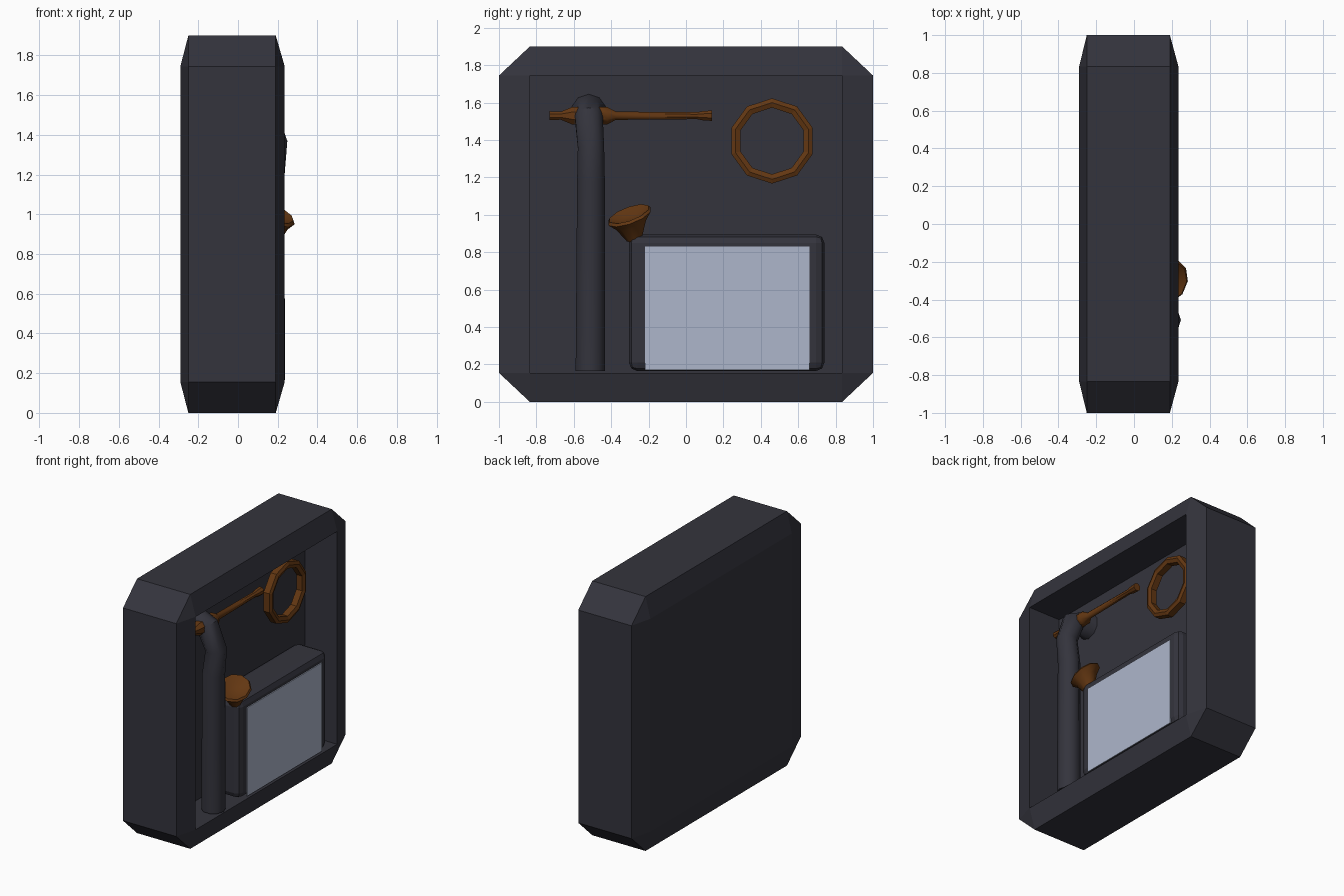
import bpy, bmesh, math
from mathutils import Vector

if "Cube" in bpy.data.objects:
    bpy.data.objects.remove(bpy.data.objects["Cube"])


def material(name, rgb):
    m = bpy.data.materials.new(name)
    m.diffuse_color = (*rgb, 1)
    m.use_nodes = True
    m.node_tree.nodes["Principled BSDF"].inputs["Base Color"].default_value = m.diffuse_color
    return m


CHARCOAL = material("charcoal", (0.034, 0.034, 0.046))
BROWN = material("brown", (0.125, 0.038, 0.006))
PALE = material("pale blue glass", (0.42, 0.47, 0.60))


def make(name, bm, mat, smooth=None):
    bmesh.ops.recalc_face_normals(bm, faces=bm.faces)
    me = bpy.data.meshes.new(name)
    bm.to_mesh(me)
    bm.free()
    me.materials.append(mat)
    ob = bpy.data.objects.new(name, me)
    bpy.context.collection.objects.link(ob)
    if smooth:
        bpy.ops.object.select_all(action='DESELECT')
        ob.select_set(True)
        bpy.context.view_layer.objects.active = ob
        bpy.ops.object.shade_smooth_by_angle(angle=math.radians(smooth))
    return ob


def tube(name, path, mat, sides, smooth=None, side=Vector((0, 1, 0))):
    """Sweep a round section along (point, radius) pairs; side stays perpendicular."""
    bm = bmesh.new()
    pts = [Vector(p) for p, r in path]
    rings = []
    for i, (p, r) in enumerate(path):
        t = (pts[min(i + 1, len(pts) - 1)] - pts[max(i - 1, 0)]).normalized()
        u = (side - t * side.dot(t)).normalized()
        v = t.cross(u)
        rings.append([bm.verts.new(pts[i] + r * (u * math.cos(a) + v * math.sin(a)))
                      for a in (2 * math.pi * (k + 0.5) / sides for k in range(sides))])
    for a, b in zip(rings, rings[1:]):
        for k in range(sides):
            n = (k + 1) % sides
            bm.faces.new((a[k], a[n], b[n], b[k]))
    bm.faces.new(rings[0])
    bm.faces.new(rings[-1])
    return make(name, bm, mat, smooth)


def box(name, lo, hi, mat, bevel=0):
    bm = bmesh.new()
    bmesh.ops.create_cube(bm, size=1)
    for v in bm.verts:
        v.co = [l + (h - l) * (c + 0.5) for l, h, c in zip(lo, hi, v.co)]
    ob = make(name, bm, mat)
    if bevel:
        m = ob.modifiers.new("bevel", 'BEVEL')
        m.width, m.segments = bevel, 2
    return ob


# Chamfered shell, opened on the +x face
ZC, H = 0.95, 0.95
IY, IZ, FRONT, FLOOR = 0.835, 0.795, 0.235, -0.03
bm = bmesh.new()
for sy in (-1, 1):
    for sz in (-1, 1):
        for x in (-0.29, FRONT):
            bm.verts.new((x, sy * IY, ZC + sz * IZ))
        for x in (-0.25, 0.19):
            bm.verts.new((x, sy, ZC + sz * IZ))
            bm.verts.new((x, sy * IY, ZC + sz * H))
bmesh.ops.convex_hull(bm, input=bm.verts)
bmesh.ops.dissolve_limit(bm, angle_limit=0.01, verts=bm.verts, edges=bm.edges)
bm.normal_update()
front = [f for f in bm.faces if all(v.co.x > FRONT - 0.001 for v in f.verts)]
rim = [e for e in bm.edges if all(v.co.x > FRONT - 0.001 for v in e.verts)
       and len([f for f in e.link_faces if f not in front]) == 1]
bmesh.ops.delete(bm, geom=front, context='FACES_ONLY')
# Recess walls and back panel
ext = bmesh.ops.extrude_edge_only(bm, edges=rim)["geom"]
for v in (g for g in ext if isinstance(g, bmesh.types.BMVert)):
    v.co.x = FLOOR
bmesh.ops.contextual_create(bm, geom=[e for e in ext if isinstance(e, bmesh.types.BMEdge)
                                      and all(abs(v.co.x - FLOOR) < 0.001 for v in e.verts)])
make("case_shell", bm, CHARCOAL)

# Cabinet with a pale front pane
box("cabinet", (FLOOR, -0.305, 0.165), (0.225, 0.74, 0.895), CHARCOAL, 0.045)
box("cabinet_pane", (0.224, -0.22, 0.17), (0.232, 0.66, 0.83), PALE)

# Standing pipe that bends back into the panel
tube("bent_pipe", [((0.155, -0.512, 0.165), 0.082), ((0.155, -0.508, 1.18), 0.078),
                   ((0.175, -0.508, 1.36), 0.074), ((0.11, -0.52, 1.53), 0.078),
                   ((0.05, -0.52, 1.55), 0.078), ((FLOOR, -0.52, 1.55), 0.095)],
     CHARCOAL, 10, 40)

# Horizontal rod with two swollen collars
tube("rod", [((0.09, y, 1.53), r) for y, r in
             [(-0.73, 0.026), (-0.67, 0.023), (-0.61, 0.05), (-0.57, 0.05), (-0.46, 0.05),
              (-0.42, 0.05), (-0.375, 0.024), (0.06, 0.02), (0.09, 0.027), (0.14, 0.03)]],
     BROWN, 8, 40, Vector((0, 0, 1)))

# Faceted ring
bm = bmesh.new()
N = 10
section = [(0.228, -0.024), (0.228, 0.024), (0.205, 0.034),
           (0.178, 0.024), (0.178, -0.024), (0.205, -0.034)]
grid = []
for i in range(N):
    a = 2 * math.pi * (i + 0.5) / N
    grid.append([bm.verts.new((0.065 + d, 0.46 + r * math.cos(a), 1.395 + r * math.sin(a)))
                 for r, d in section])
for i in range(N):
    a, b = grid[i], grid[(i + 1) % N]
    for k in range(6):
        n = (k + 1) % 6
        bm.faces.new((a[k], a[n], b[n], b[k]))
make("ring", bm, BROWN)

# Tilted funnel cup with a shallow hollow
base, top = Vector((0.17, -0.275, 0.875)), Vector((0.185, -0.305, 1.005))
axis = Vector((0.36, -0.33, 0.87)).normalized()
u = axis.cross(Vector((0, 1, 0))).normalized()
v = axis.cross(u)
bm = bmesh.new()
rings = []
for t, r in [(0, 0.045), (0.6, 0.088), (0.9, 0.125), (1.0, 0.115), (0.8, 0.05)]:
    c = base.lerp(top, t)
    rings.append([bm.verts.new(c + r * (0.88 * u * math.cos(a) + v * math.sin(a)))
                  for a in (2 * math.pi * k / 10 for k in range(10))])
for a, b in zip(rings, rings[1:]):
    for k in range(10):
        n = (k + 1) % 10
        bm.faces.new((a[k], a[n], b[n], b[k]))
bm.faces.new(rings[0])
bm.faces.new(rings[-1])
make("funnel_cup", bm, BROWN, 40)
